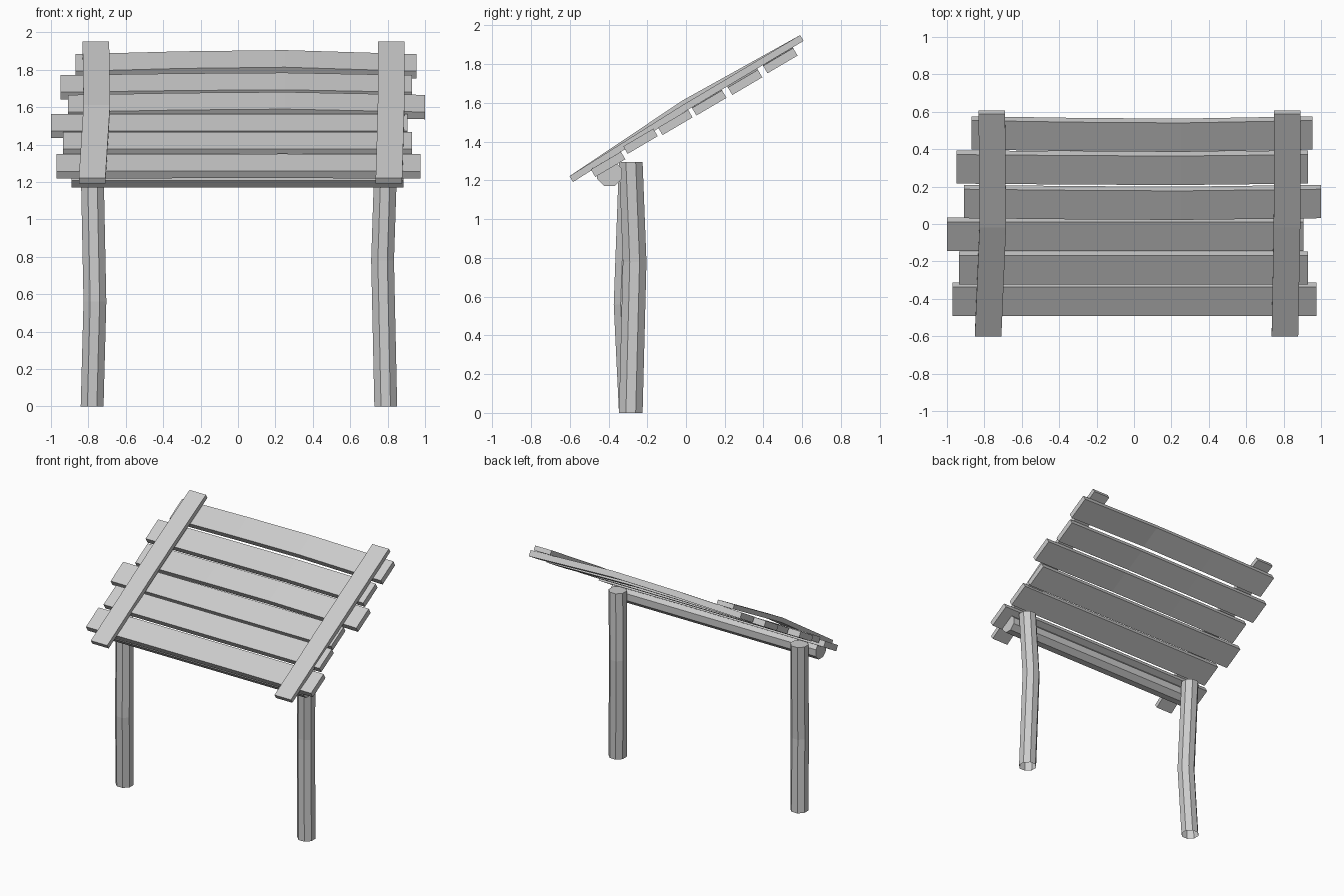
import bpy, bmesh, math
from mathutils import Vector

if "Cube" in bpy.data.objects:
    bpy.data.objects.remove(bpy.data.objects["Cube"])

TILT = math.radians(30.5)
UP_SLOPE = Vector((0, math.cos(TILT), math.sin(TILT)))
NORMAL = Vector((0, -math.sin(TILT), math.cos(TILT)))
X, Y, Z = Vector((1, 0, 0)), Vector((0, 1, 0)), Vector((0, 0, 1))


def loft(name, path, section, cap_start=True):
    """Sweep a fixed cross-section (list of offsets) along path points."""
    bm = bmesh.new()
    rings = [[bm.verts.new(Vector(p) + s) for s in section] for p in path]
    n = len(section)
    for a, b in zip(rings, rings[1:]):
        for i in range(n):
            j = (i + 1) % n
            bm.faces.new((a[i], a[j], b[j], b[i]))
    if cap_start:
        bm.faces.new(rings[0][::-1])
    bm.faces.new(rings[-1])
    bmesh.ops.recalc_face_normals(bm, faces=bm.faces)
    me = bpy.data.meshes.new(name)
    bm.to_mesh(me)
    bm.free()
    ob = bpy.data.objects.new(name, me)
    bpy.context.collection.objects.link(ob)
    return ob


def rect(u, v, w, t):
    return [u * (a * w / 2) + v * (b * t / 2)
            for a, b in ((-1, -1), (1, -1), (1, 1), (-1, 1))]


def octagon(u, v, width):
    r = width / 2 / math.cos(math.pi / 8)
    return [u * (r * math.cos(a)) + v * (r * math.sin(a))
            for a in (math.pi / 8 + k * math.pi / 4 for k in range(8))]


# Board planks: left end, right end, centre y, centre z, bow along the normal
planks = [
    (-0.97, 0.975, -0.402, 1.283, 0.003),
    (-0.935, 0.93, -0.235, 1.402, 0.0),
    (-1.0, 0.905, -0.055, 1.499, 0.0),
    (-0.91, 1.0, 0.120, 1.600, 0.018),
    (-0.95, 0.93, 0.305, 1.706, 0.015),
    (-0.87, 0.955, 0.487, 1.818, 0.025),
]
for k, (x0, x1, y, z, bow) in enumerate(planks):
    base = Vector((0, y, z))
    path = [base + X * x0, base + X * -0.3 + NORMAL * bow * 0.7,
            base + X * 0.25 + NORMAL * bow, base + X * x1]
    loft(f"plank_{k + 1}", path, rect(UP_SLOPE, NORMAL, 0.18, 0.045))

# Battens across the planks, following the slope
RAIL_N = Vector((0, -0.52, 0.854))
for side, xb, xm, xt, bulge in (("left", -0.78, -0.755, -0.76, 0.03),
                                ("right", 0.807, 0.818, 0.82, 0.006)):
    path = [(xb, -0.592, 1.207), (xm, -0.01, 1.567 + bulge), (xt, 0.598, 1.935)]
    loft(f"{side}_batten", path, rect(X, RAIL_N, 0.142, 0.035))

# Crooked posts with open feet
loft("left_post", [(-0.78, -0.285, 0), (-0.765, -0.312, 0.56), (-0.78, -0.285, 1.295)],
     octagon(X, Y, 0.122), cap_start=False)
loft("right_post", [(0.79, -0.285, 0), (0.773, -0.265, 0.78), (0.79, -0.285, 1.295)],
     octagon(X, Y, 0.122), cap_start=False)

# Cross beam in front of the posts
loft("cross_beam", [(-0.89, -0.395, 1.234), (0.885, -0.395, 1.234)], octagon(Y, Z, 0.128))
